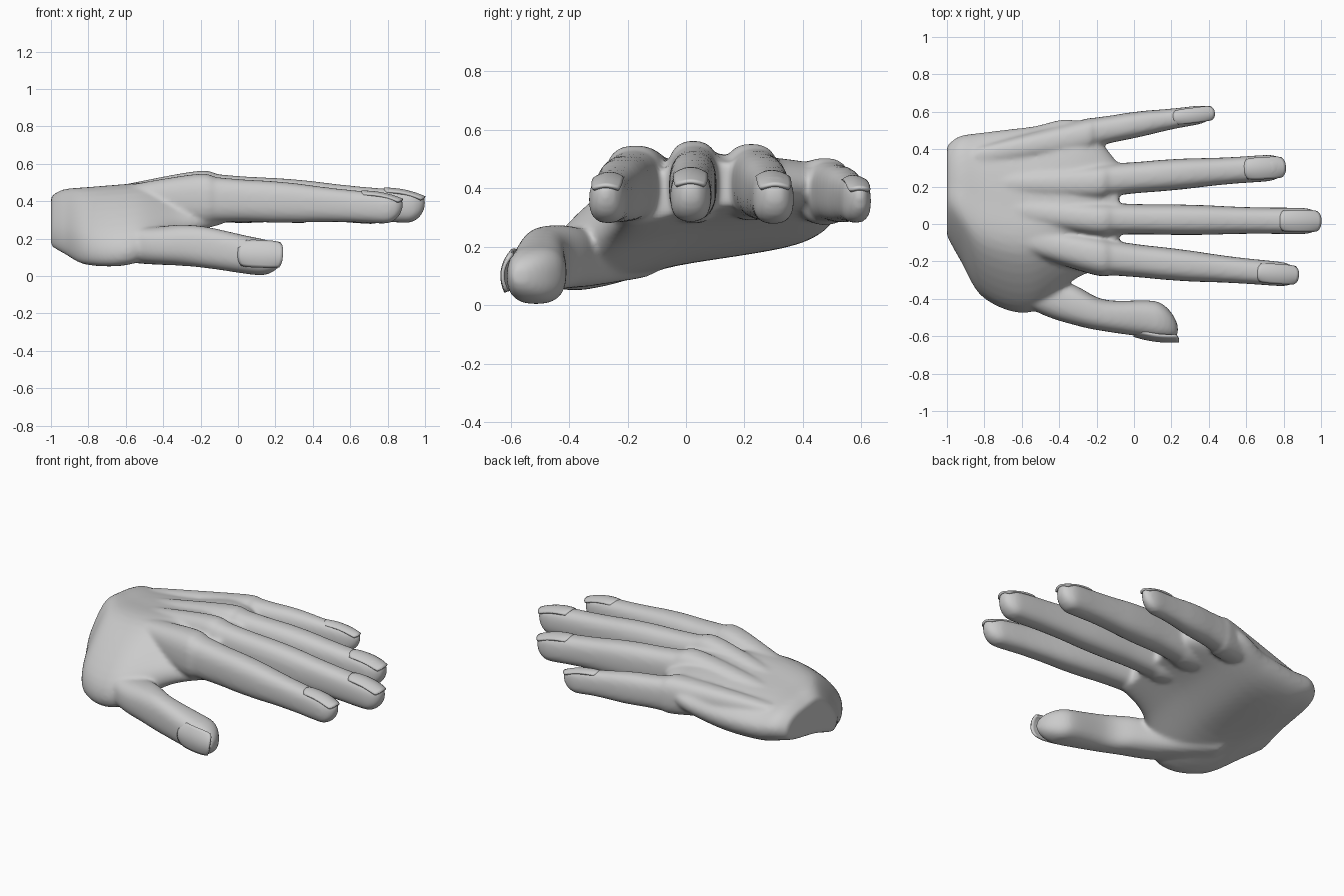
import bpy, bmesh, math
from mathutils import Vector

cube = bpy.data.objects.get("Cube")
if cube:
    bpy.data.objects.remove(cube)

grey = bpy.data.materials.new("light_grey")
grey.use_nodes = True
tone = (0.6, 0.6, 0.6, 1)
grey.diffuse_color = tone
grey.node_tree.nodes["Principled BSDF"].inputs["Base Color"].default_value = tone


def spline(a, b, c, d, t):
    """Smooth curve from b to c, for numbers in matching tuples."""
    return tuple(q + t / 2 * (r - p + t * (2 * p - 5 * q + 4 * r - s + t * (3 * (q - r) + s - p)))
                 for p, q, r, s in zip(a, b, c, d))


def resample(points, steps, closed=False):
    """Smooth path through the points."""
    n = len(points)

    def pick(i):
        return points[i % n] if closed else points[min(max(i, 0), n - 1)]

    out = []
    for i in range(n if closed else n - 1):
        for k in range(steps):
            out.append(spline(pick(i - 1), pick(i), pick(i + 1), pick(i + 2), k / steps))
    return out if closed else out + [points[-1]]


def loft(bm, rings):
    """Skin closed rings and cap both ends."""
    loops = [[bm.verts.new(p) for p in ring] for ring in rings]
    n = len(loops[0])
    for a, b in zip(loops, loops[1:]):
        for i in range(n):
            j = (i + 1) % n
            bm.faces.new((a[i], a[j], b[j], b[i]))
    bm.faces.new(loops[0][::-1])
    bm.faces.new(loops[-1])


def squarish(value):
    return math.copysign(abs(value) ** 0.78, value)


def digit(bm, stations, nail_dir, reach):
    """Tube along x with stations (x, y, z, half width, half height) and a rounded tip."""
    rings = []
    tip = stations[-1][0] + 0.004
    for x, y, z, w, h in resample(stations, 10):
        d = min(1, (tip - x) / reach)
        s = math.sqrt(1 - (1 - d) ** 2)
        lift = Vector(nail_dir) * (1 - s) * 0.5
        angles = [k * math.tau / 24 for k in range(24)]
        rings.append([(x, y + w * (lift.y + s * squarish(math.cos(a))),
                       z + h * (lift.z + s * squarish(math.sin(a)))) for a in angles])
    loft(bm, rings)


def make_object(name, bm):
    bmesh.ops.recalc_face_normals(bm, faces=bm.faces)
    mesh = bpy.data.meshes.new(name)
    bm.to_mesh(mesh)
    bm.free()
    mesh.materials.append(grey)
    mesh.shade_smooth()
    ob = bpy.data.objects.new(name, mesh)
    bpy.context.collection.objects.link(ob)
    return ob


def nail(name, base, tip, width, up):
    """Thin arched plate from the cuticle to the free edge."""
    base, tip, up = Vector(base), Vector(tip), Vector(up)
    side = (tip - base).cross(up).normalized()
    up = side.cross(tip - base).normalized()
    bm = bmesh.new()
    bmesh.ops.create_grid(bm, x_segments=14, y_segments=10, size=1)
    for v in bm.verts:
        u, w = v.co.x, v.co.y
        along = 0.5 + 0.5 * u * (1 - 0.16 * abs(w) ** 3)
        half = width * (1 - 0.12 * abs(u) ** 4)
        arch = 0.012 * (1 - u * u) - 0.3 * width * w * w
        v.co = base.lerp(tip, along) + side * w * half + up * arch
    plate = make_object(name, bm).modifiers.new("plate", "SOLIDIFY")
    plate.thickness = 0.012
    plate.offset = 0


hand_bm = bmesh.new()

# Palm: one slanted outline fitted to each section (x, y from, y to, z from, z to)
outline = [(0.02, 0), (0.4, 0.19), (0.88, 0.38), (1, 0.65), (0.88, 0.9), (0.6, 1), (0.3, 0.97), (0, 0.4)]
sections = [(-1, -.05, .42, .16, .42), (-.93, -.17, .47, .12, .455), (-.8, -.37, .49, .06, .465),
            (-.55, -.44, .52, .07, .485), (-.3, -.26, .55, .21, .51), (-.08, -.2, .32, .28, .49)]
rings = []
for x, y0, y1, z0, z1 in resample(sections, 8):
    shape = [(x, y0 + u * (y1 - y0), z0 + v * (z1 - z0)) for u, v in outline]
    rings.append(resample(shape, 6, True))
loft(hand_bm, rings)

# Thumb
thumb = [(-.75, -.2, .2, .14, .11), (-.5, -.355, .165, .125, .1), (-.3, -.44, .165, .105, .11),
         (-.15, -.49, .15, .085, .11), (.1, -.51, .105, .1, .1), (.235, -.535, .1, .09, .095)]
digit(hand_bm, thumb, (0, -1, 0), 0.13)
nail("thumb_nail", (0, -.596, .125), (.24, -.626, .115), .072, (0, -1, .15))

# Fingers, each from knuckle to tip, with a tendon running back to the wrist
fingers = {
    "index": ((-.25, -.16, .41, .1, .13), (.88, -.275, .355, .06, .075)),
    "middle": ((-.25, .03, .42, .088, .135), (1, .015, .365, .067, .08)),
    "ring": ((-.25, .22, .42, .092, .125), (.81, .305, .355, .067, .08)),
    "little": ((-.3, .465, .39, .085, .11), (.43, .595, .35, .045, .07)),
}
for name, (knuckle, tip) in fingers.items():
    stations = [(-.85, 0.6 * knuckle[1] + .08, .39, .05, .05)]
    for k in range(9):
        t = k / 8
        x, y, z, w, h = (a + (b - a) * t for a, b in zip(knuckle, tip))
        y = knuckle[1] + (tip[1] - knuckle[1]) * t ** 0.8
        z = knuckle[2] + (tip[2] - knuckle[2]) * t ** 1.5
        joint = 1 + 0.03 * math.cos(2 * math.tau * (t - 0.45))
        stations.append((x, y, z, w * joint, h * joint))
    digit(hand_bm, stations, (0, 0, 1), 0.1)
    x, y, z, w, h = tip
    slope = 0.7 * (y - knuckle[1]) / (x - knuckle[0])
    nail(name + "_nail", (x - .22, y - .22 * slope, z + 1.28 * h), (x, y, z + .7 * h), .84 * w, (0, 0, 1))

# Fuse the overlapping parts into one soft skin
hand = make_object("hand", hand_bm)
fuse = hand.modifiers.new("fuse", "REMESH")
fuse.mode = "VOXEL"
fuse.voxel_size = 0.011
fuse.use_smooth_shade = True
soften = hand.modifiers.new("soften", "SMOOTH")
soften.factor = 0.5
soften.iterations = 12
